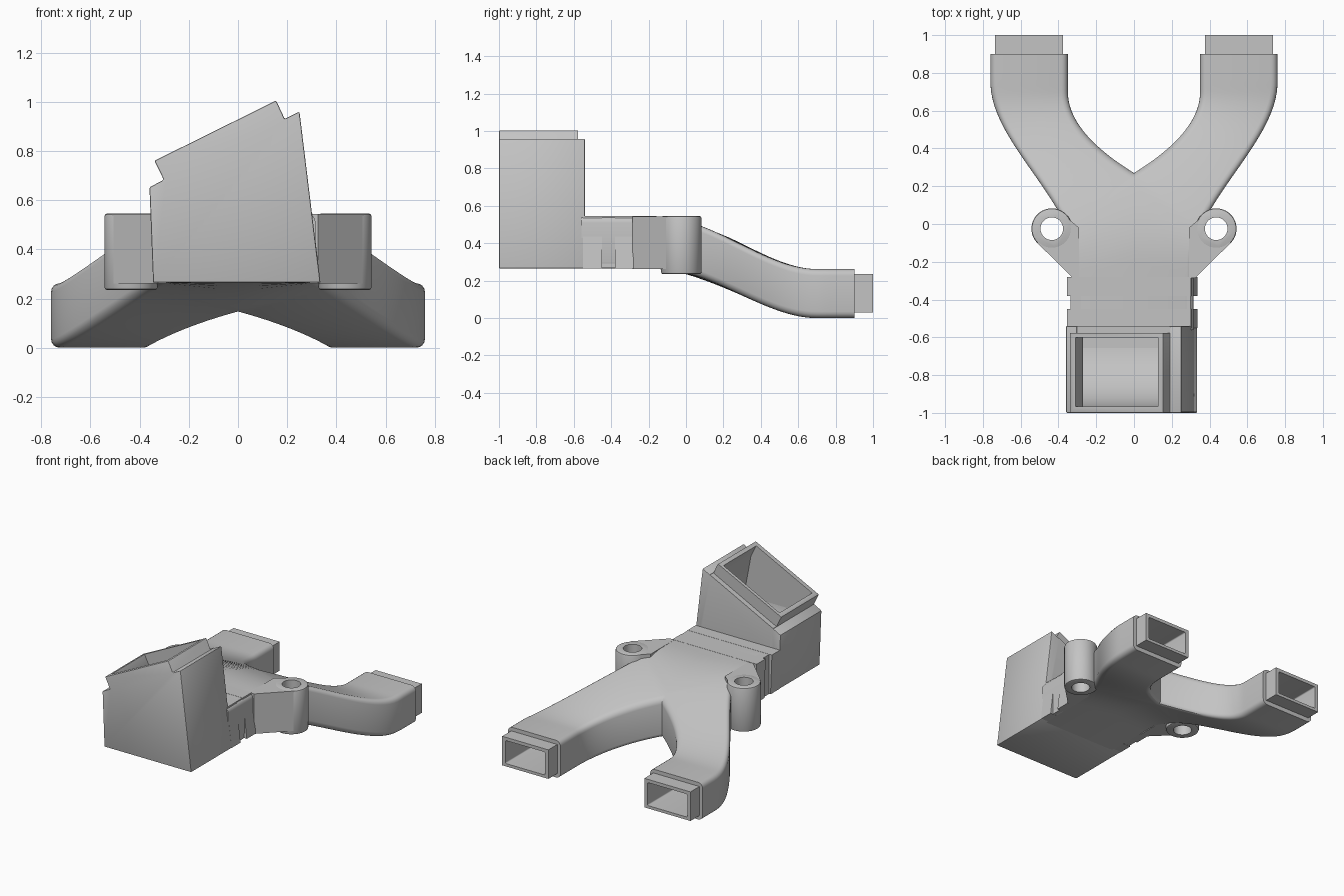
import bpy, bmesh, math
from mathutils import Matrix

if "Cube" in bpy.data.objects:
    bpy.data.objects.remove(bpy.data.objects["Cube"], do_unlink=True)

grey = bpy.data.materials.new("light_grey_plastic")
grey.use_nodes = True
COLOR = (0.55, 0.55, 0.55, 1)
grey.diffuse_color = COLOR
grey.node_tree.nodes["Principled BSDF"].inputs["Base Color"].default_value = COLOR


def finish(name, bm):
    bmesh.ops.recalc_face_normals(bm, faces=bm.faces[:])
    mesh = bpy.data.meshes.new(name)
    bm.to_mesh(mesh)
    bm.free()
    ob = bpy.data.objects.new(name, mesh)
    bpy.context.collection.objects.link(ob)
    mesh.materials.append(grey)
    return ob


def activate(ob):
    bpy.ops.object.select_all(action='DESELECT')
    ob.select_set(True)
    bpy.context.view_layer.objects.active = ob


def prism(name, pts, a, b, axis):
    """Extrude a 2D profile from a to b along the given axis."""
    place = {'x': lambda p, t: (t, p[0], p[1]),
             'y': lambda p, t: (p[0], t, p[1]),
             'z': lambda p, t: (p[0], p[1], t)}[axis]
    bm = bmesh.new()
    lo = [bm.verts.new(place(p, a)) for p in pts]
    hi = [bm.verts.new(place(p, b)) for p in pts]
    bm.faces.new(lo)
    bm.faces.new(hi)
    for i in range(len(pts)):
        j = (i + 1) % len(pts)
        bm.faces.new((lo[i], lo[j], hi[j], hi[i]))
    return finish(name, bm)


def rect(x0, x1, z0, z1):
    return [(x0, z0), (x1, z0), (x1, z1), (x0, z1)]


def circle(cx, cy, r, n=40):
    return [(cx + r * math.cos(2 * math.pi * i / n),
             cy + r * math.sin(2 * math.pi * i / n)) for i in range(n)]


def bevel(ob, width, segments=2):
    activate(ob)
    m = ob.modifiers.new("bevel", 'BEVEL')
    m.width, m.segments, m.limit_method = width, segments, 'ANGLE'
    m.angle_limit = math.radians(40)
    bpy.ops.object.modifier_apply(modifier=m.name)


def cut(ob, cutter):
    activate(ob)
    m = ob.modifiers.new("cut", 'BOOLEAN')
    m.operation, m.solver, m.object = 'DIFFERENCE', 'EXACT', cutter
    bpy.ops.object.modifier_apply(modifier=m.name)


def ease(v, a, b):
    t = min(max((v - a) / (b - a), 0), 1)
    return t * t * (3 - 2 * t)


def base_z(y):
    return 0.265 * (1 - ease(y, -0.15, 0.7))


def section(y, inset, r):
    """Rounded rectangular section of the left branch at outer-edge y."""
    xo = 0.315 + 0.445 * ease(y, -0.2, 0.75)
    shift = 0.27 * ease(y, -0.4, 0) if y < 0 else 0.27 * max(0, 1 - y / 0.7)
    yi = y + shift
    t = min((yi - 0.27) / 0.43, 1)
    xi = max(0.35 * (1 - (1 - t) ** 2), -0.12) if t > -0.3 else -0.12
    width = math.hypot(xo - xi, y - yi)
    height = 0.262 + 0.018 * (1 - ease(y, -0.15, 0.7))
    pts = []
    corners = [(width - inset - r, height - inset - r), (inset + r, height - inset - r),
               (inset + r, inset + r), (width - inset - r, inset + r)]
    for k, (cu, ch) in enumerate(corners):
        for s in range(5):
            a = math.pi / 2 * (k + s / 4)
            u = (cu + r * math.cos(a)) / width
            py = yi + (y - yi) * u
            z = base_z(yi) * (1 - u) + base_z(y) * u
            pts.append((xi + (xo - xi) * u, py, z + ch + r * math.sin(a)))
    return pts


def forked_duct(name, y0, y1, inset, r, n=44):
    """Loft one branch, slice it on the centre plane and mirror it."""
    bm = bmesh.new()
    rings = [[bm.verts.new(p) for p in section(y0 + (y1 - y0) * i / n, inset, r)]
             for i in range(n + 1)]
    for a, b in zip(rings, rings[1:]):
        for i in range(len(a)):
            j = (i + 1) % len(a)
            bm.faces.new((a[i], a[j], b[j], b[i]))
    bm.faces.new(rings[0])
    bm.faces.new(rings[-1])
    bmesh.ops.bisect_plane(bm, geom=bm.verts[:] + bm.edges[:] + bm.faces[:],
                           plane_co=(0, 0, 0), plane_no=(1, 0, 0), clear_inner=True)
    copy = bmesh.ops.duplicate(bm, geom=bm.verts[:] + bm.edges[:] + bm.faces[:])
    verts = [g for g in copy["geom"] if isinstance(g, bmesh.types.BMVert)]
    bmesh.ops.transform(bm, matrix=Matrix.Scale(-1, 4, (1, 0, 0)), verts=verts)
    bmesh.ops.remove_doubles(bm, verts=bm.verts[:], dist=1e-5)
    return finish(name, bm)


parts, cutters = [], []

# Hollow forked duct
passage = forked_duct("passage_cutter", -0.8, 1.05, 0.05, 0.008)
duct = forked_duct("forked_duct", -0.56, 0.9, 0, 0.035)
cut(duct, passage)
parts.append(duct)
cutters.append(passage)

# Outlet spouts
for side, s in (("left", 1), ("right", -1)):
    xs = sorted((0.375 * s, 0.735 * s))
    spout = prism(side + "_spout", rect(*xs, 0.03, 0.235), 0.87, 1.0, 'y')
    cut(spout, passage)
    parts.append(spout)

# Inlet box with a slanted stepped collar
box = prism("inlet_box", [(-0.345, 0.265), (0.335, 0.265), (0.25, 0.96), (0.19, 0.93),
                          (0.155, 1.005), (-0.34, 0.76), (-0.302, 0.683), (-0.36, 0.652)],
            -1.0, -0.54, 'y')
trim = prism("collar_trim_cutter", [(0.19, 0.931), (0.15, 1.1), (-0.5, 0.8), (-0.302, 0.684)],
             -0.577, -0.5, 'y')
chamber = prism("chamber_cutter", [(-0.29, 0.31), (0.28, 0.31), (0.168, 0.91), (0.128, 0.99),
                                   (0.084, 1.08), (-0.354, 0.865), (-0.31, 0.775), (-0.27, 0.695)],
                -0.965, -0.60, 'y')
bevel(box, 0.006)
for c in (trim, chamber, passage):
    cut(box, c)
parts.append(box)
cutters += [trim, chamber]

# Curved floor inside the box
arc = [(-0.6 - 0.37 * math.sin(a), 0.675 - 0.37 * math.cos(a))
       for a in (math.pi / 2 * i / 12 for i in range(13))]
parts.append(prism("inner_bend", [(-0.97, 0.3), (-0.6, 0.3)] + arc, -0.292, 0.275, 'x'))

# Flared ribs behind the box, separated by a groove
flare = [(-0.345, 0.266), (0.335, 0.266), (0.302, 0.546), (-0.356, 0.546)]
core = [(-0.335, 0.267), (0.315, 0.267), (0.3, 0.545), (-0.335, 0.545)]
for name, shape, a, b in (("front_rib", flare, -0.55, -0.45), ("groove_core", core, -0.46, -0.37),
                          ("rear_rib", flare, -0.38, -0.28)):
    rib = prism(name, shape, a, b, 'y')
    cut(rib, passage)
    parts.append(rib)

# Screw lugs with webs
for side, s in (("left", 1), ("right", -1)):
    hole = prism(side + "_hole_cutter", circle(0.435 * s, -0.025, 0.06), 0.1, 0.7, 'z')
    lug = prism(side + "_lug", circle(0.435 * s, -0.025, 0.108), 0.235, 0.545, 'z')
    outline = [(0.512, -0.1), (0.325, -0.285), (0.29, -0.285), (0.29, -0.02), (0.4, 0.07)]
    web = prism(side + "_lug_web", [(x * s, y) for x, y in outline], 0.262, 0.544, 'z')
    bevel(lug, 0.01)
    cut(lug, hole)
    cut(web, hole)
    cut(web, passage)
    parts += [lug, web]
    cutters.append(hole)

for c in cutters:
    bpy.data.objects.remove(c, do_unlink=True)
for ob in parts:
    activate(ob)
    bpy.ops.object.shade_smooth_by_angle(angle=math.radians(30))
